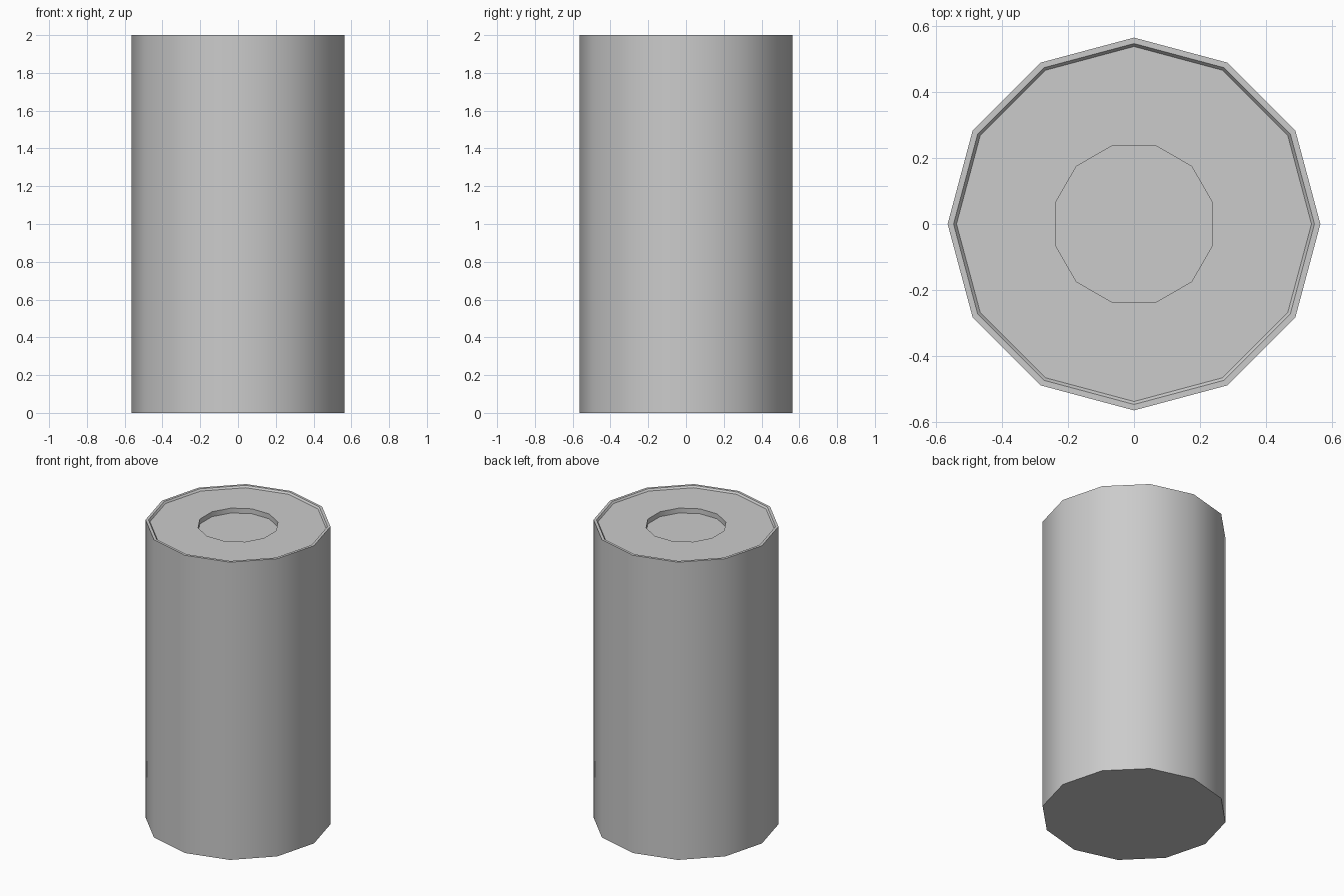
import bpy, bmesh, math

if "Cube" in bpy.data.objects:
    bpy.data.objects.remove(bpy.data.objects["Cube"])

SIDES = 12

# Rings from the outer base to the floor of the recess: radius, z, rotation in degrees
RINGS = [
    (0.565, 0.0, 0),      # base edge
    (0.565, 2.0, 0),      # outer rim
    (0.547, 2.0, 0),      # inner rim
    (0.538, 1.988, 0),    # edge of the sunken top plate
    (0.247, 1.988, 15),   # mouth of the centre recess
    (0.247, 1.955, 15),   # floor of the centre recess
]


def ring(bm, radius, z, turn):
    points = []
    for i in range(SIDES):
        a = 2 * math.pi * i / SIDES + math.radians(turn)
        points.append(bm.verts.new((radius * math.cos(a), radius * math.sin(a), z)))
    return points


bm = bmesh.new()
loops = [ring(bm, *r) for r in RINGS]

# Walls, rim and top plate
for k in range(len(loops) - 1):
    low, high = loops[k], loops[k + 1]
    twisted = RINGS[k][2] != RINGS[k + 1][2]
    for i in range(SIDES):
        j = (i + 1) % SIDES
        if twisted:
            bm.faces.new((low[i], low[j], high[i]))
            bm.faces.new((low[j], high[j], high[i]))
        else:
            bm.faces.new((low[i], low[j], high[j], high[i]))

# Base and recess floor
bm.faces.new(loops[0][::-1])
bm.faces.new(loops[-1])
bmesh.ops.recalc_face_normals(bm, faces=bm.faces)

mesh = bpy.data.meshes.new("canister")
bm.to_mesh(mesh)
bm.free()
canister = bpy.data.objects.new("canister", mesh)
bpy.context.collection.objects.link(canister)

# Smooth round wall with crisp rim edges
bpy.context.view_layer.objects.active = canister
canister.select_set(True)
bpy.ops.object.shade_smooth_by_angle(angle=math.radians(35))
